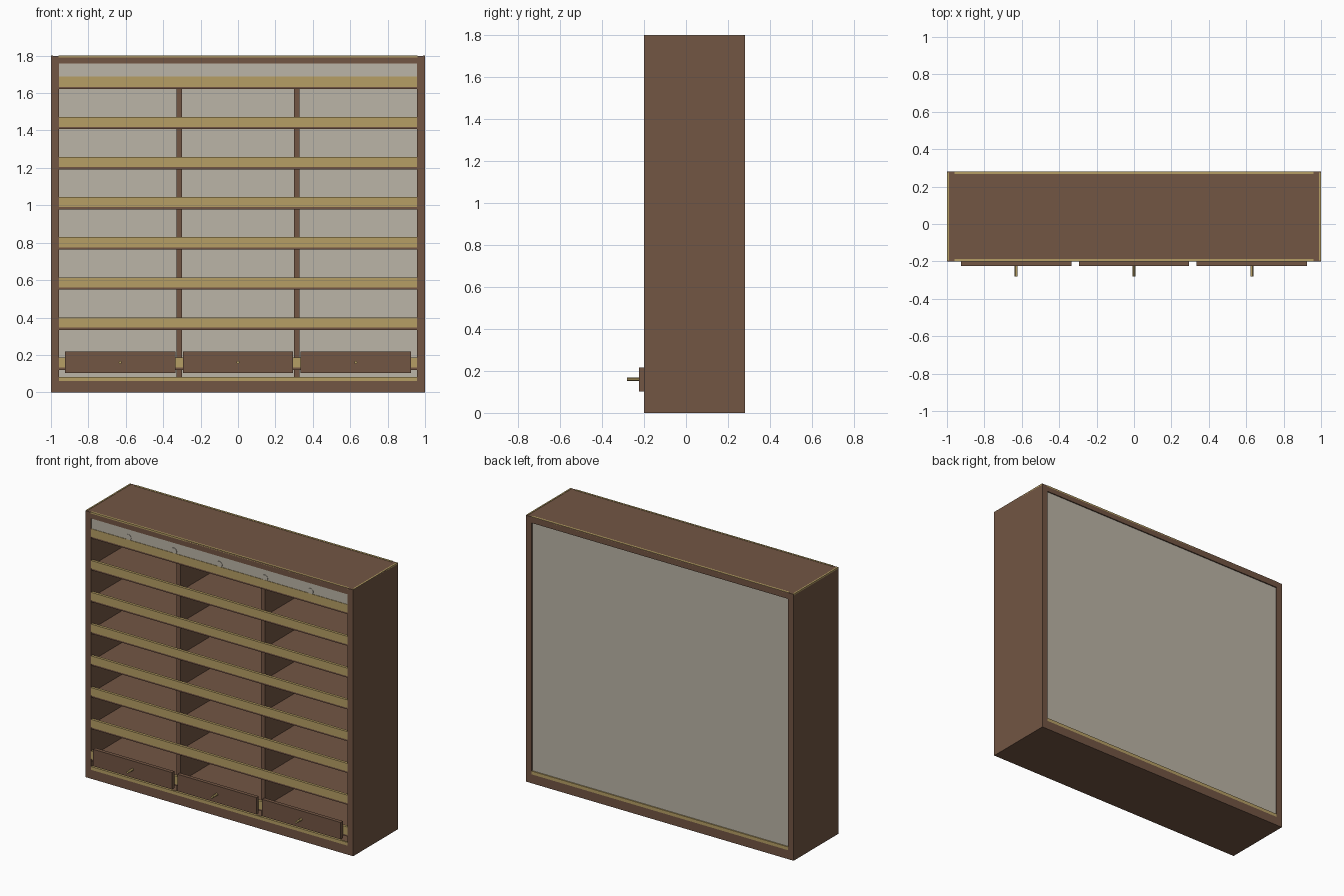
import bpy, math

if "Cube" in bpy.data.objects:
    bpy.data.objects.remove(bpy.data.objects["Cube"])


def material(name, rgb):
    m = bpy.data.materials.new(name)
    m.diffuse_color = (*rgb, 1)
    m.use_nodes = True
    m.node_tree.nodes["Principled BSDF"].inputs["Base Color"].default_value = m.diffuse_color
    return m


WOOD = material("brown_wood", (0.17, 0.092, 0.057))
BRASS = material("brass_gold", (0.47, 0.345, 0.13))
PANEL = material("pale_grey", (0.50, 0.46, 0.385))


def box(name, mat, x0, x1, y0, y1, z0, z1):
    bpy.ops.mesh.primitive_cube_add(size=1, location=((x0 + x1) / 2, (y0 + y1) / 2, (z0 + z1) / 2))
    o = bpy.context.object
    o.name = name
    o.scale = (x1 - x0, y1 - y0, z1 - z0)
    bpy.ops.object.transform_apply(location=False, rotation=False, scale=True)
    o.data.materials.append(mat)
    return o


def rod(name, mat, x, z, r, y0, y1, sides):
    bpy.ops.mesh.primitive_cylinder_add(vertices=sides, radius=r, depth=y1 - y0,
                                        location=(x, (y0 + y1) / 2, z),
                                        rotation=(math.pi / 2, 0, 0))
    o = bpy.context.object
    o.name = name
    o.data.materials.append(mat)
    bpy.ops.object.shade_smooth_by_angle()


F, B = -0.2, 0.28   # front and back of the cabinet
IN = 0.957          # inner half width

# carcass
for s, side in ((-1, "left"), (1, "right")):
    box(side + "_side", WOOD, min(s, s * IN), max(s, s * IN), F, B, 0.04, 1.798)
box("base_panel", WOOD, -1, 1, F, B, 0, 0.06)
box("top_panel", WOOD, -IN, IN, F, B, 1.757, 1.798)
box("back_panel", PANEL, -IN, IN, 0.255, 0.272, 0.06, 1.757)

# dividers
for x in (-0.315, 0.315):
    box("divider", WOOD, x - 0.015, x + 0.015, F + 0.015, 0.255, 0.06, 1.625)

# shelves with brass lips
for i in range(8):
    z = 0.12 + i * 0.2145
    box("shelf", WOOD, -IN, IN, F + 0.003, 0.255, z, z + 0.03)
    box("shelf_lip", BRASS, -IN, IN, F, F + 0.018, z + 0.012, z + 0.066)

# header panel with round lamps
box("header_panel", PANEL, -IN, IN, F + 0.003, F + 0.018, 1.68, 1.757)
for i in range(-2, 3):
    rod("header_lamp", PANEL, i * 0.34, 1.702, 0.021, F + 0.0005, F + 0.01, 24)

# brass trim around the top edges and above the base
for y0, y1, name in ((F, F + 0.012, "front"), (B - 0.014, B, "back")):
    box(name + "_top_trim", BRASS, -0.96, 0.96, y0, y1, 1.79, 1.8)
    box(name + "_base_trim", BRASS, -IN, IN, y0, y1, 0.06, 0.082)
for s in (-1, 1):
    box("side_top_trim", BRASS, s * 0.995 - 0.005, s * 0.995 + 0.005, F + 0.005, B - 0.005, 1.79, 1.8)

# drawer fronts and pulls
for x in (-0.63, 0, 0.63):
    box("drawer_front", WOOD, x - 0.295, x + 0.295, -0.225, F, 0.103, 0.217)
    rod("drawer_pull", BRASS, x, 0.16, 0.008, -0.28, -0.222, 12)
